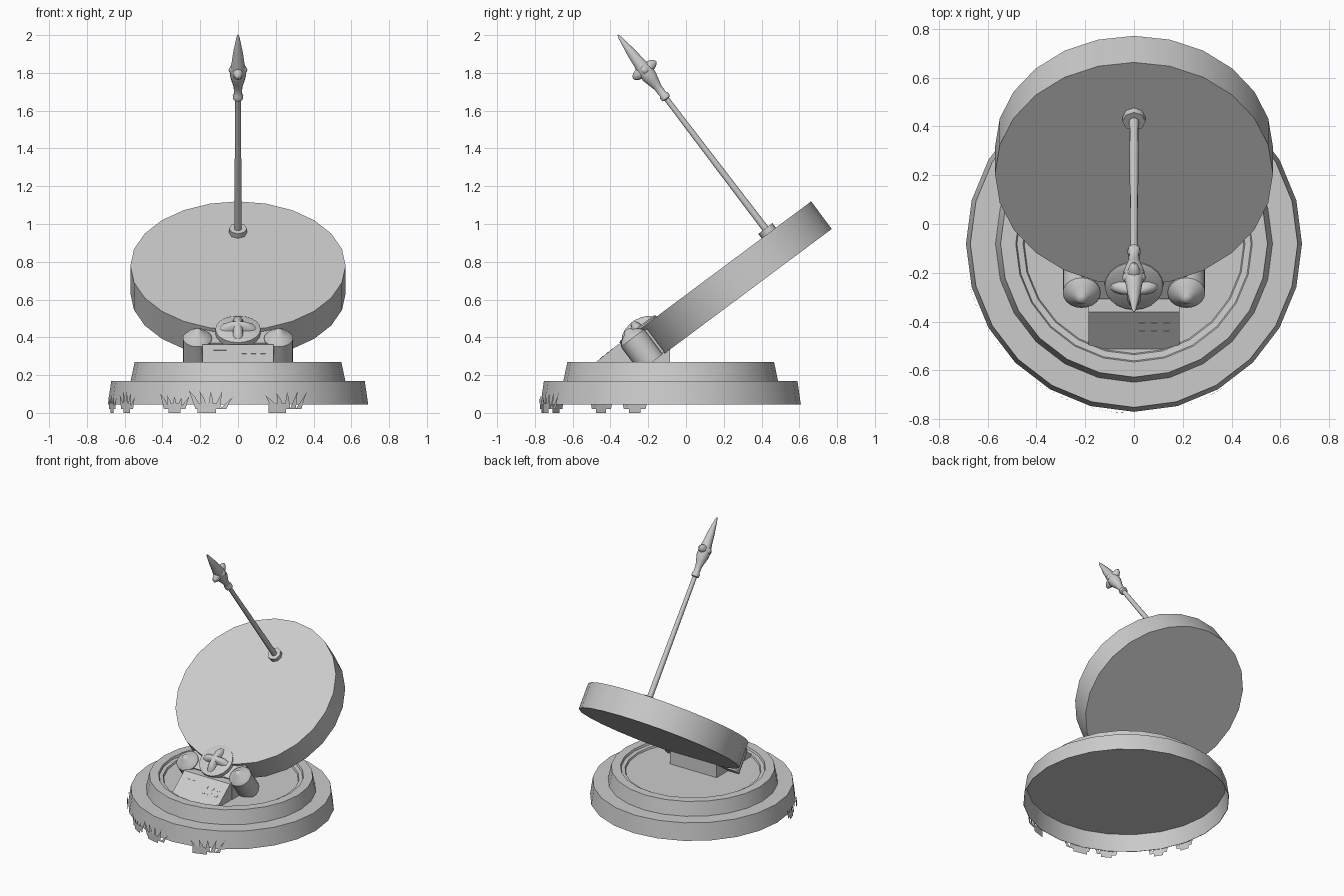
import bpy, bmesh, math, random
from mathutils import Matrix, Vector

cube = bpy.data.objects.get("Cube")
if cube:
    bpy.data.objects.remove(cube, do_unlink=True)
random.seed(4)

stone = bpy.data.materials.new("plain_grey")
stone.use_nodes = True
GREY = (0.6, 0.6, 0.6, 1)
stone.diffuse_color = GREY
stone.node_tree.nodes["Principled BSDF"].inputs["Base Color"].default_value = GREY

# Frame of the tilted dish: local z is the dish axis, local y runs up its face
TILT = Matrix.Translation((0, 0.26, 0.706)) @ Matrix.Rotation(math.radians(36.7), 4, 'X')
FACE = 0.091


def at(x, y, z):
    return TILT @ Matrix.Translation((x, y, z))


def finish(name, bm, matrix=Matrix(), smooth=None, fix=True):
    if fix:
        bmesh.ops.recalc_face_normals(bm, faces=bm.faces)
    mesh = bpy.data.meshes.new(name)
    bm.to_mesh(mesh)
    bm.free()
    mesh.materials.append(stone)
    mesh.transform(matrix)
    obj = bpy.data.objects.new(name, mesh)
    bpy.context.collection.objects.link(obj)
    if smooth:
        bpy.ops.object.select_all(action='DESELECT')
        obj.select_set(True)
        bpy.context.view_layer.objects.active = obj
        bpy.ops.object.shade_smooth_by_angle(angle=math.radians(smooth))
    return obj


def circle(a):
    return 1


def lathe(name, profile, sides, matrix=Matrix(), smooth=35, shape=circle):
    """Turn (radius, height) points around z, scaled by shape(angle); ends are capped."""
    bm = bmesh.new()
    angles = [math.tau * i / sides for i in range(sides)]
    rings = [[bm.verts.new((r * shape(a) * math.cos(a), r * shape(a) * math.sin(a), z))
              for a in angles] for r, z in profile]
    for a, b in zip(rings, rings[1:]):
        for i in range(sides):
            j = (i + 1) % sides
            bm.faces.new((a[i], a[j], b[j], b[i]))
    bm.faces.new(rings[0][::-1])
    bm.faces.new(rings[-1])
    return finish(name, bm, matrix, smooth)


def prism(name, outline, x0, x1, matrix=Matrix()):
    """Extrude a (y, z) outline along x."""
    bm = bmesh.new()
    a = [bm.verts.new((x0, y, z)) for y, z in outline]
    b = [bm.verts.new((x1, y, z)) for y, z in outline]
    bm.faces.new(a)
    bm.faces.new(b[::-1])
    for i in range(len(a)):
        j = (i + 1) % len(a)
        bm.faces.new((a[i], b[i], b[j], a[j]))
    return finish(name, bm, matrix)


def box(name, lo, hi, matrix=Matrix()):
    (x0, y0, z0), (x1, y1, z1) = lo, hi
    return prism(name, [(y0, z0), (y1, z0), (y1, z1), (y0, z1)], x0, x1, matrix)


# Two-step round base: hollow underneath, shallow recess on top
BASE = Matrix.Translation((0, -0.081, 0))
lathe("stepped_base",
      [(0.667, 0.166), (0.686, 0.045), (0.689, 0.045), (0.671, 0.17), (0.568, 0.17),
       (0.547, 0.27), (0.485, 0.27), (0.48, 0.255), (0.455, 0.252), (0.45, 0.24)], 24, BASE)

# Tilted dish
lathe("tilted_dish", [(0.57, -FACE), (0.57, FACE)], 24, TILT)

# Mount below the dish and the sloped control panel in front of it
prism("mount_block", [(-0.085, 0.235), (-0.085, 0.36), (-0.34, 0.36), (-0.34, 0.235)],
      -0.19, 0.19)
prism("control_panel", [(-0.515, 0.238), (-0.36, 0.362), (-0.3, 0.362), (-0.3, 0.238)],
      -0.187, 0.187)

# Small screen and keys lying on the slope
slope = Matrix.Translation((0, -0.4375, 0.3)) @ Matrix.Rotation(math.atan2(0.124, 0.155), 4, 'X')
box("panel_screen", (-0.13, 0.05, -0.002), (-0.06, 0.065, 0.002), slope)
for i in range(3):
    for j in range(2):
        x, y = 0.02 + i * 0.05, -0.02 + j * 0.04
        box("panel_key", (x, y, -0.002), (x + 0.025, y + 0.02, 0.002), slope)

# Hinge: domed side barrels, joining bar and round centre plate
for side, x in (("left", 0.215), ("right", -0.215)):
    lathe(side + "_hinge_barrel",
          [(0.077, -0.088), (0.077, 0.076), (0.055, 0.1), (0.028, 0.115),
           (0.02, 0.126), (0.006, 0.131)], 20, at(x, -0.62, 0))
box("hinge_bar", (-0.215, -0.655, -0.085), (0.215, -0.53, 0.07), TILT)
lathe("hinge_plate", [(0.12, -0.085), (0.12, 0.098), (0.108, 0.105)], 20, at(0, -0.57, 0))


# Rounded four-armed star boss on the plate
def star(a):
    return 0.7 + 0.3 * math.cos(4 * a)


lathe("star_boss", [(0.1, 0), (0.085, 0.018), (0.05, 0.034), (0.01, 0.042)], 32,
      at(0, -0.57, 0.104), 60, star)

# Pointer: washer, rod with collar and long pointed head, crossguard
ROD = at(0, 0.29, FACE) @ Matrix.Rotation(math.radians(0.6), 4, 'X')
lathe("rod_washer", [(0.047, -0.01), (0.047, 0.03)], 8, ROD, 50)
lathe("rod", [(0.02, 0), (0.015, 0.89), (0.026, 0.895), (0.028, 0.915), (0.021, 0.925),
              (0.023, 0.97), (0.034, 1.01), (0.043, 1.045), (0.042, 1.09), (0.034, 1.13),
              (0.026, 1.2), (0.009, 1.3), (0.003, 1.318)], 10, ROD, 40)
for name, half_x, half_y in (("long_crossguard", 0.03, 0.077), ("short_crossguard", 0.05, 0.03)):
    bm = bmesh.new()
    bmesh.ops.create_uvsphere(bm, u_segments=12, v_segments=8, radius=1)
    finish(name, bm, ROD @ Matrix.Translation((0, 0, 1.085))
           @ Matrix.Diagonal((half_x, half_y, 0.034, 1)), 60)


# Grass tufts: flat sheets wrapped around the front of the base
def wrap(t, z):
    a = t - math.pi / 2
    return Vector((0.695 * math.cos(a), 0.695 * math.sin(a), z))


def tuft(name, degrees, half_width, foot_shift):
    bm = bmesh.new()
    mid, w = math.radians(degrees), half_width / 0.695

    def sheet(points):
        bm.faces.new([bm.verts.new(wrap(mid + t, z)) for t, z in points])

    shift, half = foot_shift * w, 0.45 * w
    sheet([(shift - half, 0), (shift + half, 0), (shift + half, 0.05), (shift - half, 0.05)])
    for i in range(5):
        k = (i - 2) / 2
        foot, tip = k * w * 0.6, k * w * 1.1
        height = random.uniform(0.08, 0.12)
        sheet([(foot - 0.025, 0.02), (foot + 0.025, 0.02),
               (foot * 0.5 + tip * 0.5 + 0.014, height * 0.7), (tip, height)])
    finish(name, bm, BASE, fix=False)


for i, (angle, width, shift) in enumerate(((-74, 0.07, 0), (-58, 0.07, 0), (-29, 0.08, 0),
                                           (-12, 0.11, -0.2), (22, 0.11, -0.5))):
    tuft("grass_tuft_%d" % (i + 1), angle, width, shift)
